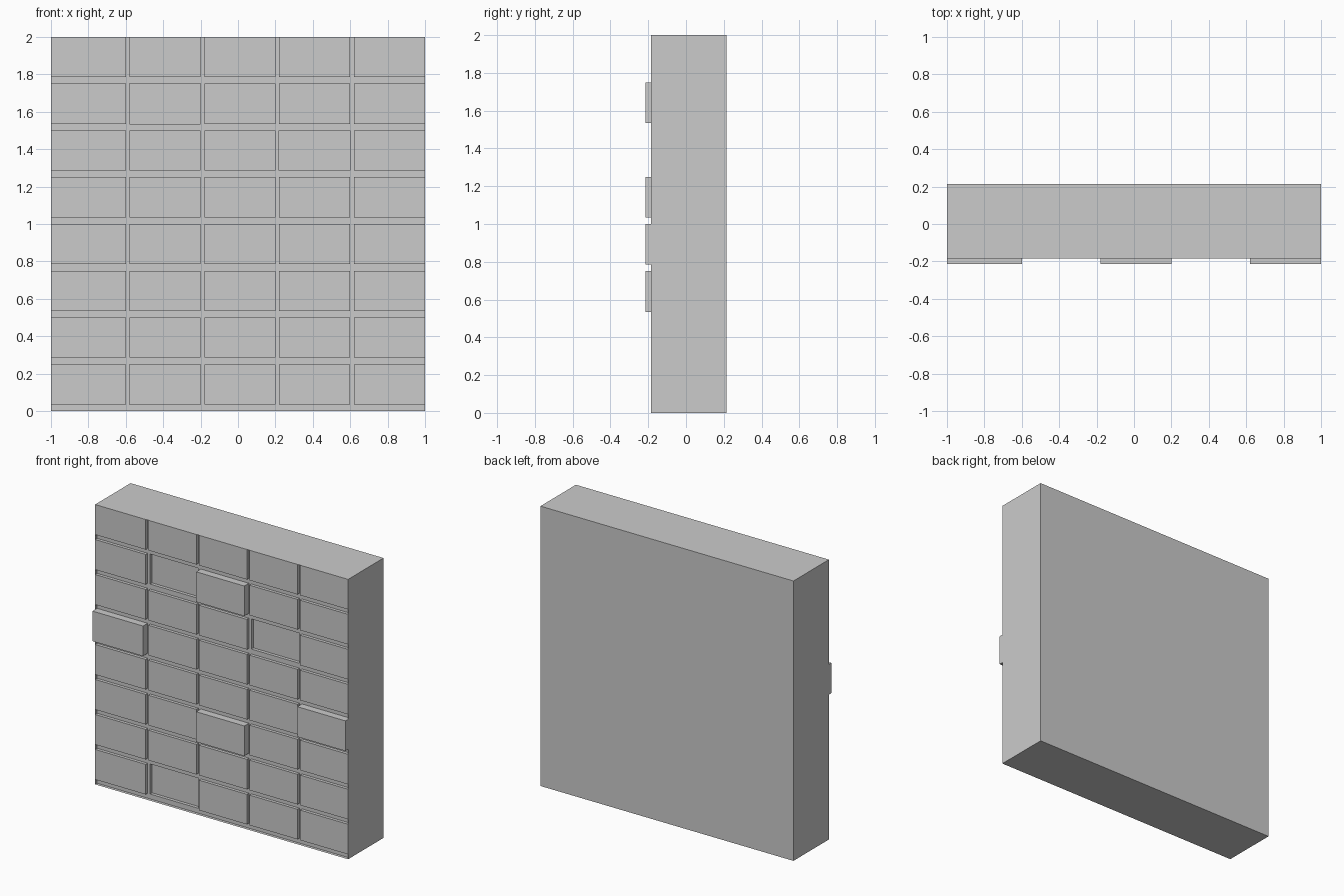
import bpy, bmesh

if "Cube" in bpy.data.objects:
    bpy.data.objects.remove(bpy.data.objects["Cube"])

BACK, FRONT = 0.215, -0.185       # main wall depth
MORTAR, OUT, IN = -0.163, -0.215, -0.14   # mortar, raised bricks, sunken bricks
COLS, ROWS = 5, 8
GAP_X, GAP_Z = 0.02, 0.035

RAISED = {(0, 4), (2, 6), (2, 2), (4, 3)}   # (column, row from the floor)
SUNKEN = {(1, 6), (3, 5), (1, 0)}


def finish(bm, name):
    bmesh.ops.remove_doubles(bm, verts=bm.verts, dist=1e-5)
    mesh = bpy.data.meshes.new(name)
    bm.to_mesh(mesh)
    bm.free()
    ob = bpy.data.objects.new(name, mesh)
    bpy.context.collection.objects.link(ob)
    return ob


def quad(bm, *pts):
    return bm.faces.new([bm.verts.new(p) for p in pts])


# outer shell: plain slab, open towards the brick face
bm = bmesh.new()
bmesh.ops.create_cube(bm, size=1)
for v in bm.verts:
    v.co.x *= 2
    v.co.y = BACK if v.co.y > 0 else FRONT
    v.co.z = 2 if v.co.z > 0 else 0
bmesh.ops.delete(bm, geom=[f for f in bm.faces if f.normal.y < -0.5], context='FACES_ONLY')
finish(bm, "wall_shell")

# cut lines: even cells across are bricks, odd ones joints; each row starts with a joint
xs = [-1, -0.6]
for c in range(1, COLS):
    xs += [-1 + 0.4 * c + GAP_X, -1 + 0.4 * (c + 1)]
zs = [0]
for r in range(ROWS):
    zs += [0.25 * r + GAP_Z, 0.25 * (r + 1)]
NX, NZ = len(xs) - 1, len(zs) - 1


def depth(i, k):
    """Front position of one cell."""
    if not (0 <= i < NX and 0 <= k < NZ):
        return FRONT
    if i % 2 or k % 2 == 0:
        return MORTAR
    key = (i // 2, k // 2)
    return OUT if key in RAISED else IN if key in SUNKEN else FRONT


def needs_wall(i, k, j, l):
    """A step exists here and is not already closed by the shell."""
    a, b = depth(i, k), depth(j, l)
    border = not all(0 <= p < NX and 0 <= q < NZ for p, q in ((i, k), (j, l)))
    return abs(a - b) > 1e-6 and not (border and max(a, b) > FRONT)


# brick face: cell fronts, then the steps between neighbouring cells
bm = bmesh.new()
for i in range(NX):
    for k in range(NZ):
        x0, x1, z0, z1, y = xs[i], xs[i + 1], zs[k], zs[k + 1], depth(i, k)
        quad(bm, (x0, y, z0), (x1, y, z0), (x1, y, z1), (x0, y, z1))
for i in range(NX + 1):
    for k in range(NZ):
        if needs_wall(i - 1, k, i, k):
            a, b = depth(i - 1, k), depth(i, k)
            x, z0, z1 = xs[i], zs[k], zs[k + 1]
            quad(bm, (x, a, z0), (x, b, z0), (x, b, z1), (x, a, z1))
for i in range(NX):
    for k in range(NZ + 1):
        if needs_wall(i, k - 1, i, k):
            a, b = depth(i, k - 1), depth(i, k)
            z, x0, x1 = zs[k], xs[i], xs[i + 1]
            quad(bm, (x0, a, z), (x1, a, z), (x1, b, z), (x0, b, z))
finish(bm, "brick_face")
